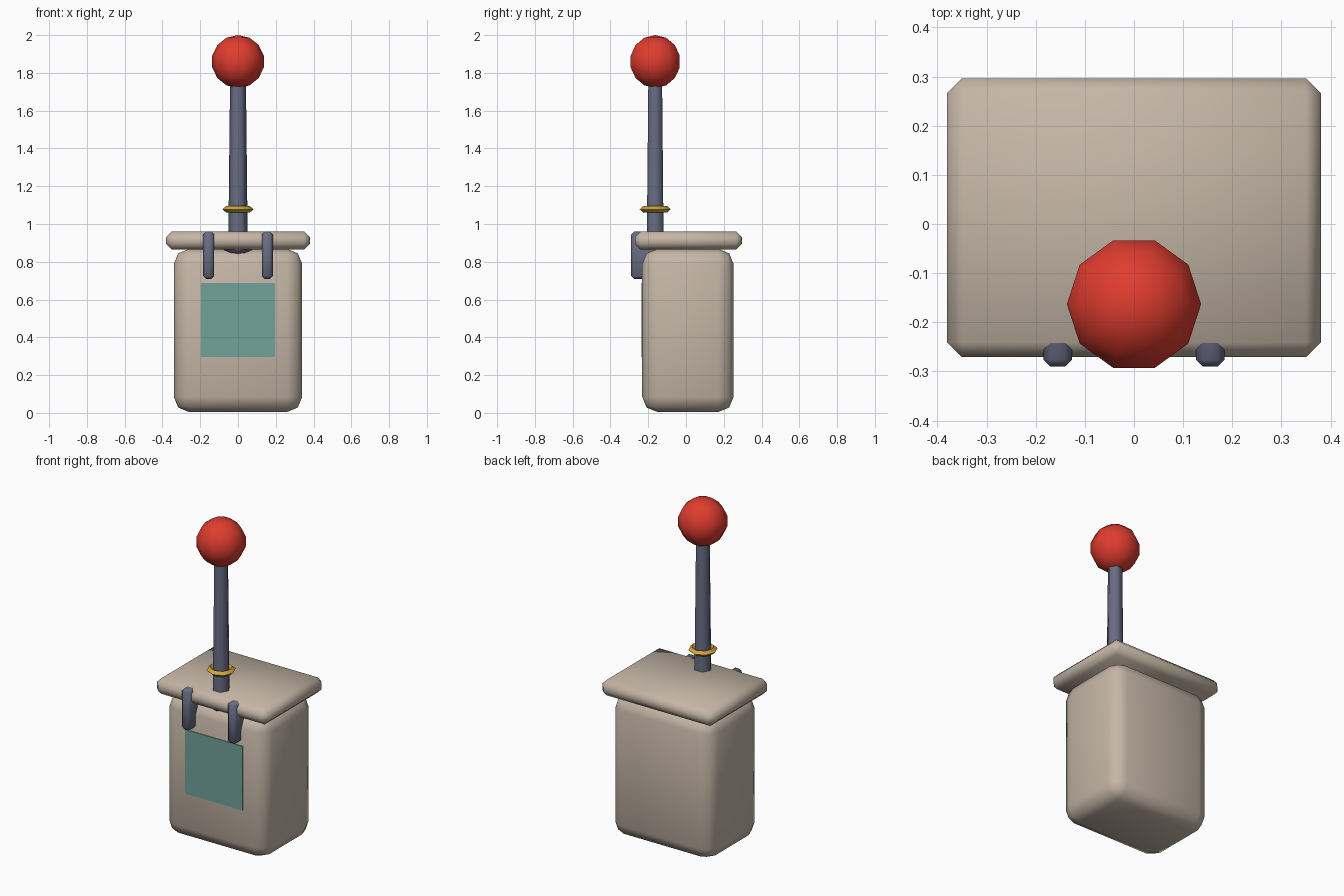
import bpy, bmesh, math
from mathutils import Matrix

if "Cube" in bpy.data.objects:
    bpy.data.objects.remove(bpy.data.objects["Cube"])


def material(name, rgb):
    m = bpy.data.materials.new(name)
    m.diffuse_color = (*rgb, 1)
    m.use_nodes = True
    m.node_tree.nodes["Principled BSDF"].inputs["Base Color"].default_value = m.diffuse_color
    return m


beige = material("warm_beige", (0.56, 0.47, 0.385))
slate = material("slate_metal", (0.135, 0.15, 0.225))
red = material("knob_red", (0.74, 0.045, 0.028))
gold = material("gold", (0.64, 0.38, 0.04))
teal = material("teal_panel", (0.165, 0.36, 0.335))


def finish(name, bm, mat, smooth=True):
    me = bpy.data.meshes.new(name)
    bm.normal_update()
    bm.to_mesh(me)
    bm.free()
    ob = bpy.data.objects.new(name, me)
    bpy.context.collection.objects.link(ob)
    me.materials.append(mat)
    for p in me.polygons:
        p.use_smooth = smooth
    return ob


def box(name, lo, hi, mat, bevel=0.0, segments=1):
    """Box between two corners, with all edges bevelled."""
    size = [b - a for a, b in zip(lo, hi)]
    mid = [(a + b) / 2 for a, b in zip(lo, hi)]
    bm = bmesh.new()
    bmesh.ops.create_cube(bm, size=1, matrix=Matrix.Translation(mid) @ Matrix.Diagonal((*size, 1)))
    if bevel:
        bmesh.ops.bevel(bm, geom=bm.edges[:], offset=bevel, segments=segments,
                        profile=0.5, affect='EDGES')
    return finish(name, bm, mat, smooth=bevel > 0)


def lathe(name, profile, sides, z, mat, closed=False, scale=(1, 1, 1)):
    """Revolve (radius, height) points about the lever axis, first corner on +x."""
    bm = bmesh.new()
    rings = []
    for r, h in profile:
        if r < 1e-6:
            rings.append([bm.verts.new((0, 0, h))] * sides)
        else:
            rings.append([bm.verts.new((r * math.cos(math.tau * i / sides),
                                        r * math.sin(math.tau * i / sides), h))
                          for i in range(sides)])
    pairs = list(zip(rings, rings[1:]))
    if closed:
        pairs.append((rings[-1], rings[0]))
    for a, b in pairs:
        for i in range(sides):
            j = (i + 1) % sides
            bm.faces.new(list(dict.fromkeys((a[i], a[j], b[j], b[i]))))
    bmesh.ops.recalc_face_normals(bm, faces=bm.faces[:])
    bmesh.ops.transform(bm, verts=bm.verts[:],
                        matrix=Matrix.Translation((0, LEVER_Y, z)) @ Matrix.Diagonal((*scale, 1)))
    return finish(name, bm, mat)


def ball_profile(r, stacks):
    return [(r * math.sin(math.pi * k / stacks), -r * math.cos(math.pi * k / stacks))
            for k in range(stacks + 1)]


LEVER_Y = -0.163

# Housing, lid and front panel
box("housing", (-0.34, -0.232, 0.005), (0.34, 0.252, 0.868), beige, 0.08, 2)
box("lid", (-0.38, -0.271, 0.865), (0.38, 0.296, 0.96), beige, 0.03)
box("front_panel", (-0.195, -0.236, 0.295), (0.195, -0.229, 0.687), teal)

# Pair of clips over the lid's front edge
for side, x in (("left", -0.155), ("right", 0.155)):
    box(side + "_clip", (x - 0.029, -0.29, 0.71), (x + 0.029, -0.04, 0.959), slate, 0.014)

# Lever with pivot, collar and knob
lathe("pivot", ball_profile(0.085, 6), 8, 0.892, slate, scale=(1, 1, 0.72))
lathe("lever", [(0, 0.85), (0.052, 0.85), (0.042, 1.76), (0, 1.76)], 6, 0, slate)
lathe("collar", [(0.082, 0), (0.063, 0.017), (0.045, 0), (0.063, -0.017)], 8, 1.078, gold, closed=True)
lathe("knob", ball_profile(0.14, 7), 10, 1.86, red)

# Keep the lever's end rims and the clip edges crisp
for name in ("lever", "collar"):
    ob = bpy.data.objects[name]
    bpy.ops.object.select_all(action='DESELECT')
    ob.select_set(True)
    bpy.context.view_layer.objects.active = ob
    bpy.ops.object.shade_smooth_by_angle(angle=math.radians(61))
